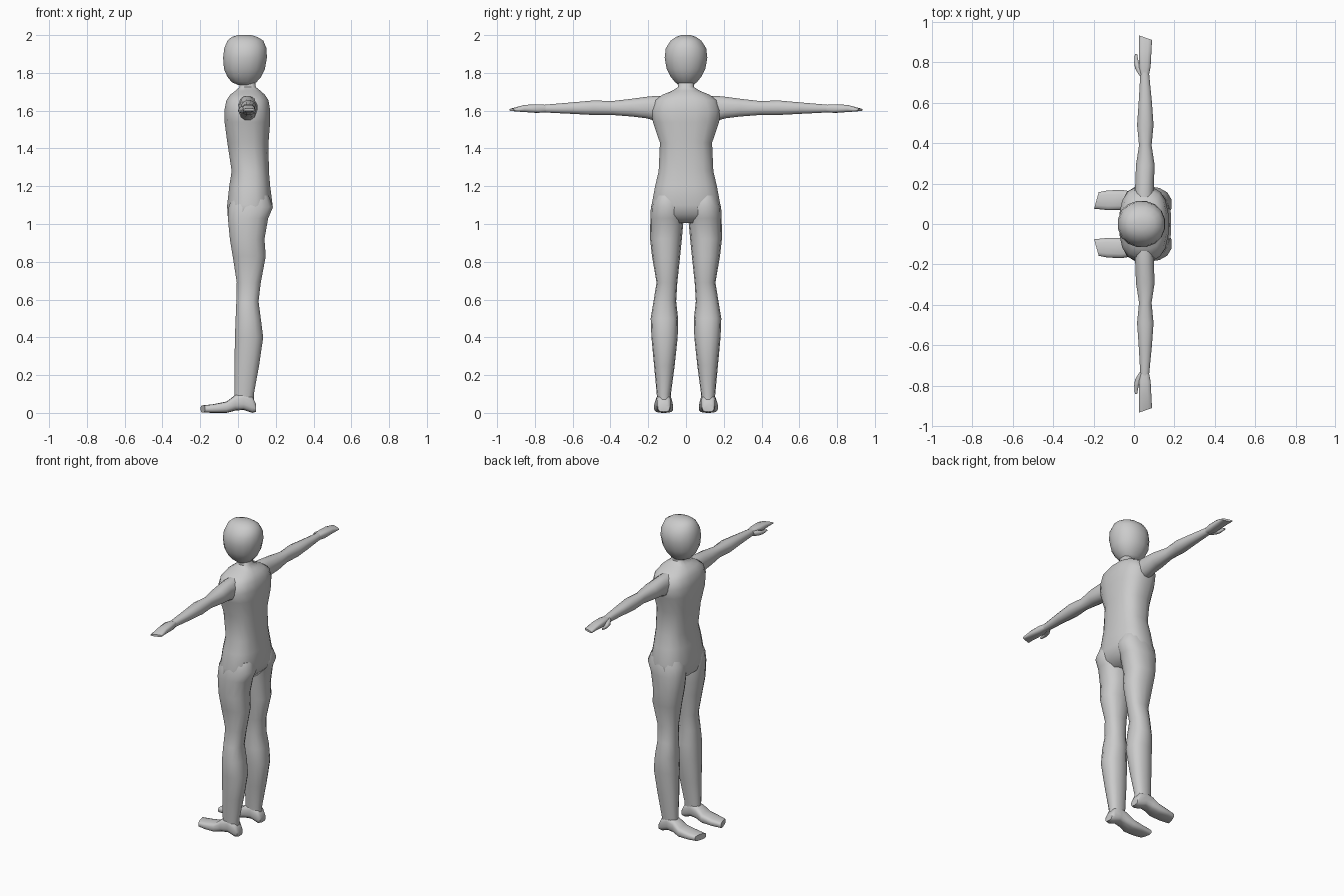
import bpy, bmesh, math

grey = bpy.data.materials.new("plain grey")
grey.diffuse_color = (0.6, 0.6, 0.6, 1)


def loft(name, axis, rings, sides=14, power=2.3, mirror=False, slant=0.0):
    """Skin rings (position, u min, u max, v min, v max) along an axis.
    axis z: u=x v=y; axis x: u=y v=z; axis y: u=x v=z."""
    bm = bmesh.new()
    loops = []
    for p, u0, u1, v0, v1 in rings:
        loop = []
        for i in range(sides):
            a = 2 * math.pi * (i + 0.5) / sides
            c, s = math.cos(a), math.sin(a)
            u = (u0 + u1) / 2 + (u1 - u0) / 2 * math.copysign(abs(c) ** (2 / power), c)
            v = (v0 + v1) / 2 + (v1 - v0) / 2 * math.copysign(abs(s) ** (2 / power), s)
            co = {"z": (u, v, p), "x": (p, u, v), "y": (u, p, v)}[axis]
            loop.append(bm.verts.new(co))
        loops.append(loop)
    for a, b in zip(loops, loops[1:]):
        for i in range(sides):
            j = (i + 1) % sides
            bm.faces.new((a[i], a[j], b[j], b[i]))
    bm.faces.new(loops[0])
    bm.faces.new(loops[-1])
    # skew the last ring, for the angled toe and finger ends
    for v in loops[-1]:
        if axis == "x":
            v.co.x += slant * (v.co.y - 0.075)
        elif axis == "y":
            v.co.y += slant * (v.co.x - 0.025)
    bmesh.ops.recalc_face_normals(bm, faces=bm.faces)
    me = bpy.data.meshes.new(name)
    bm.to_mesh(me)
    bm.free()
    me.materials.append(grey)
    ob = bpy.data.objects.new(name, me)
    bpy.context.collection.objects.link(ob)
    bpy.ops.object.select_all(action="DESELECT")
    ob.select_set(True)
    bpy.context.view_layer.objects.active = ob
    bpy.ops.object.shade_smooth_by_angle(angle=math.radians(55))
    if mirror:
        m = ob.modifiers.new("mirror", "MIRROR")
        m.use_axis = (False, True, False)
        m.use_mirror_merge = False
    return ob


def sym(rows):
    return [(z, x0, x1, -w, w) for z, x0, x1, w in rows]


# Head
loft("head", "z", sym([
    (1.735, 0.00, 0.08, 0.04), (1.752, -0.035, 0.10, 0.06),
    (1.78, -0.058, 0.125, 0.083), (1.82, -0.076, 0.144, 0.104),
    (1.88, -0.081, 0.155, 0.115), (1.93, -0.075, 0.153, 0.109),
    (1.97, -0.058, 0.136, 0.083), (1.99, -0.035, 0.105, 0.055),
    (2.0, 0.0, 0.07, 0.025)]), sides=16, power=2.15)

# Neck, shoulders, trunk and hips
loft("torso", "z", sym([
    (1.77, 0.01, 0.09, 0.042), (1.725, 0.008, 0.095, 0.042),
    (1.705, -0.015, 0.12, 0.075), (1.685, -0.042, 0.143, 0.125),
    (1.655, -0.063, 0.163, 0.168), (1.6, -0.074, 0.172, 0.187),
    (1.54, -0.073, 0.172, 0.178), (1.43, -0.058, 0.163, 0.14),
    (1.28, -0.035, 0.165, 0.147), (1.2, -0.048, 0.172, 0.166),
    (1.1, -0.059, 0.185, 0.185), (1.05, -0.058, 0.165, 0.185),
    (1.005, -0.045, 0.125, 0.13)]), sides=16, power=2.6)

# Legs
loft("leg", "z", [
    (1.15, -0.03, 0.165, 0.03, 0.165), (1.09, -0.052, 0.188, 0.012, 0.186),
    (1.03, -0.056, 0.162, 0.012, 0.189), (0.92, -0.045, 0.142, 0.022, 0.19),
    (0.83, -0.03, 0.149, 0.031, 0.18), (0.69, -0.008, 0.122, 0.046, 0.156),
    (0.59, -0.01, 0.11, 0.052, 0.172), (0.5, -0.014, 0.122, 0.042, 0.187),
    (0.4, -0.018, 0.135, 0.044, 0.183), (0.25, -0.02, 0.113, 0.06, 0.169),
    (0.1, -0.02, 0.085, 0.08, 0.155), (0.04, -0.02, 0.085, 0.082, 0.15)],
    mirror=True)

# Feet, heel to toe
loft("foot", "x", [
    (0.096, 0.088, 0.148, 0.006, 0.045), (0.075, 0.08, 0.155, 0.0, 0.09),
    (0.03, 0.078, 0.157, 0.016, 0.11), (-0.015, 0.074, 0.162, 0.012, 0.095),
    (-0.06, 0.068, 0.17, 0.0, 0.06), (-0.13, 0.068, 0.167, 0.0, 0.046),
    (-0.198, 0.075, 0.158, 0.002, 0.04)],
    power=3, mirror=True, slant=0.28)

# Arms
loft("arm", "y", [
    (0.10, 0.0, 0.10, 1.56, 1.68), (0.165, 0.002, 0.10, 1.545, 1.68),
    (0.21, 0.006, 0.10, 1.558, 1.675), (0.29, 0.008, 0.104, 1.568, 1.664),
    (0.39, 0.024, 0.088, 1.576, 1.652), (0.49, 0.014, 0.098, 1.576, 1.655),
    (0.6, 0.022, 0.09, 1.582, 1.645), (0.75, 0.031, 0.075, 1.59, 1.632)],
    sides=12, mirror=True)

# Hands and thumbs
loft("hand", "y", [
    (0.73, 0.034, 0.073, 1.593, 1.63), (0.78, 0.024, 0.083, 1.588, 1.634),
    (0.855, 0.024, 0.087, 1.592, 1.631), (0.934, 0.025, 0.09, 1.598, 1.611)],
    sides=12, power=3, mirror=True, slant=-0.35)
loft("thumb", "y", [
    (0.735, 0.025, 0.055, 1.592, 1.625), (0.77, 0.004, 0.045, 1.588, 1.622),
    (0.80, 0.0, 0.024, 1.588, 1.612), (0.842, 0.004, 0.016, 1.592, 1.604)],
    sides=8, mirror=True)
